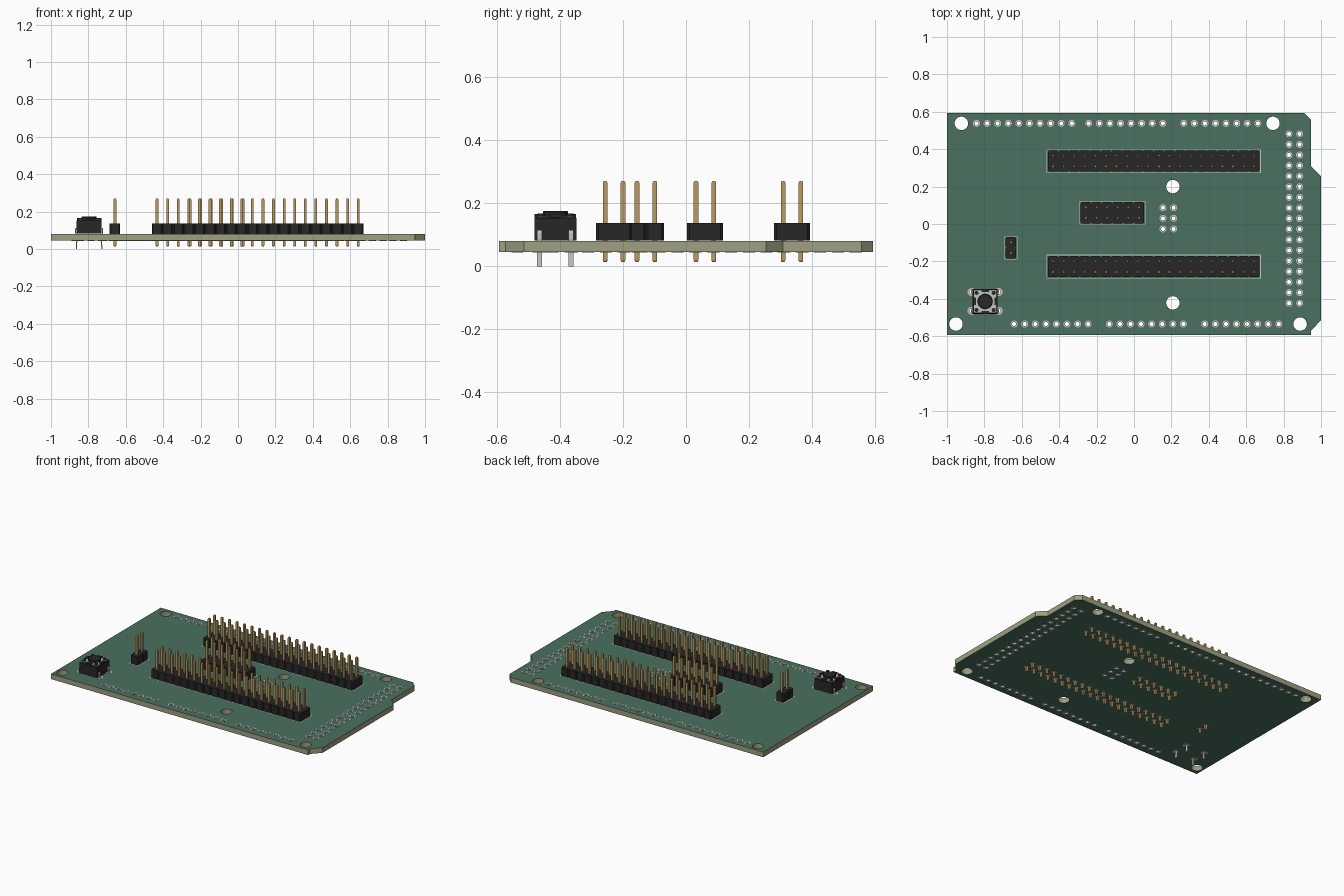
import bpy, bmesh, math
from mathutils import Matrix, Vector

if "Cube" in bpy.data.objects:
    bpy.data.objects.remove(bpy.data.objects["Cube"])

P = 0.0566                      # pin pitch
Z0, Z1 = 0.045, 0.080           # board bottom / top


def mat(name, r, g, b):
    m = bpy.data.materials.new(name)
    m.diffuse_color = (r, g, b, 1)
    m.use_nodes = True
    m.node_tree.nodes["Principled BSDF"].inputs["Base Color"].default_value = m.diffuse_color
    return m


GREEN = mat("solder_mask", 0.07, 0.165, 0.115)
EDGE = mat("board_core", 0.34, 0.35, 0.22)
BLACK = mat("black_plastic", 0.02, 0.02, 0.02)
GOLD = mat("gold_pin", 0.50, 0.32, 0.12)
METAL = mat("tin", 0.55, 0.55, 0.52)
WHITE = mat("silkscreen", 0.72, 0.75, 0.72)


def finish(bm, name, material, loc=(0, 0, 0), rot=0, smooth=False):
    bmesh.ops.recalc_face_normals(bm, faces=bm.faces)
    me = bpy.data.meshes.new(name)
    bm.to_mesh(me)
    bm.free()
    me.materials.append(material)
    ob = bpy.data.objects.new(name, me)
    bpy.context.collection.objects.link(ob)
    ob.location = loc
    ob.rotation_euler.z = rot
    if smooth:
        bpy.ops.object.select_all(action='DESELECT')
        ob.select_set(True)
        bpy.context.view_layer.objects.active = ob
        bpy.ops.object.shade_smooth_by_angle(angle=math.radians(35))
    return ob


def circle(x, y, r, n=16):
    return [(x + r * math.cos(2 * math.pi * i / n), y + r * math.sin(2 * math.pi * i / n)) for i in range(n)]


def rect(x, y, hx, hy):
    return [(x - hx, y - hy), (x + hx, y - hy), (x + hx, y + hy), (x - hx, y + hy)]


def loft(bm, sections, caps=True):
    """Skin a stack of (outline, z) sections."""
    rings = [[bm.verts.new((x, y, z)) for x, y in pts] for pts, z in sections]
    for a, b in zip(rings, rings[1:]):
        for i in range(len(a)):
            j = (i + 1) % len(a)
            bm.faces.new((a[i], a[j], b[j], b[i]))
    if caps:
        bm.faces.new(rings[0][::-1])
        bm.faces.new(rings[-1])


def row(x, y, nx, ny=1):
    return [(x + i * P, y - j * P) for i in range(nx) for j in range(ny)]


# Hole layout: edge rows, right-hand double column, small centre block
pads = (row(-0.842, 0.538, 10) + row(-0.242, 0.538, 8) + row(0.266, 0.538, 8)
        + row(-0.641, -0.535, 8) + row(-0.132, -0.535, 8) + row(0.378, -0.535, 8)
        + row(0.829, 0.482, 2, 17) + row(0.155, 0.087, 2, 3))
mounts = [(-0.923, 0.538), (0.743, 0.538), (0.208, 0.2),
          (0.208, -0.422), (-0.952, -0.535), (0.888, -0.535)]
# name, centre x, centre y, columns, rows, rotation
headers = [("upper_header", 0.105, 0.336, 20, 2, 0),
           ("lower_header", 0.105, -0.228, 20, 2, 0),
           ("middle_header", -0.115, 0.060, 6, 2, 0),
           ("jumper_header", -0.658, -0.127, 2, 1, math.pi / 2)]
SX, SY = -0.796, -0.414         # push button centre
leg_xy = [(SX + sx * 0.0725, SY + sy * 0.05) for sx in (-1, 1) for sy in (-1, 1)]


def pin_offsets(nx, ny):
    return [((i - (nx - 1) / 2) * P, (j - (ny - 1) / 2) * P) for i in range(nx) for j in range(ny)]


pin_pads = []
for _, x, y, nx, ny, rot in headers:
    for px, py in pin_offsets(nx, ny):
        v = Matrix.Rotation(rot, 2) @ Vector((px, py))
        pin_pads.append((x + v.x, y + v.y))

# Circuit board: filled outline with drilled holes
outline = [(-1, -0.593), (0.946, -0.593), (0.946, -0.572), (1, -0.514), (1, 0.254),
           (0.946, 0.308), (0.946, 0.557), (0.91, 0.593), (-1, 0.593)]
loops = [outline] + [circle(x, y, 0.036, 32) for x, y in mounts]
loops += [circle(x, y, 0.0125, 12) for x, y in pads + pin_pads + leg_xy]
cu = bpy.data.curves.new("board_outline", 'CURVE')
cu.dimensions, cu.fill_mode, cu.extrude = '2D', 'BOTH', (Z1 - Z0) / 2
for pts in loops:
    s = cu.splines.new('POLY')
    s.points.add(len(pts) - 1)
    for p, (x, y) in zip(s.points, pts):
        p.co = (x, y, 0, 1)
    s.use_cyclic_u = True
tmp = bpy.data.objects.new("board_outline", cu)
bpy.context.collection.objects.link(tmp)
bpy.context.view_layer.update()
me = bpy.data.meshes.new_from_object(tmp.evaluated_get(bpy.context.evaluated_depsgraph_get()))
bm = bmesh.new()
bm.from_mesh(me)
bmesh.ops.remove_doubles(bm, verts=bm.verts, dist=1e-5)
for f in bm.faces:
    f.smooth = False
    f.material_index = 0
bpy.data.objects.remove(tmp)
board = finish(bm, "circuit_board", GREEN, (0, 0, (Z0 + Z1) / 2))
board.data.materials.append(EDGE)
for f in board.data.polygons:
    f.material_index = 0 if abs(f.normal.z) > 0.5 else 1


# Plated pads: ring on each face joined by the hole wall
def pad_rings(name, places, r):
    bm = bmesh.new()
    e = 0.0008
    for x, y in places:
        o, i = circle(x, y, r), circle(x, y, 0.011)
        loft(bm, [(o, Z0), (o, Z0 - e), (i, Z0 - e), (i, Z1 + e), (o, Z1 + e), (o, Z1)], caps=False)
    finish(bm, name, METAL)


pad_rings("edge_pads", pads, 0.019)
pad_rings("pin_pads", pin_pads, 0.017)
pad_rings("button_pads", leg_xy, 0.022)


# Thin printed frames around the components
def frame(name, hx, hy, loc, rot):
    bm = bmesh.new()
    loft(bm, [(rect(0, 0, hx, hy), 0), (rect(0, 0, hx + 0.004, hy + 0.004), 0)], caps=False)
    ob = finish(bm, name, WHITE, (*loc, Z1 + 0.001), rot)
    if ob.data.polygons[0].normal.z < 0:
        ob.data.flip_normals()


# Pin headers: notched plastic strip plus tapered square pins
for name, x, y, nx, ny, rot in headers:
    h, c, half = ny * P / 2, 0.007, nx * P / 2
    side = []
    for i in range(nx):
        a = -half + i * P
        side += [(a + c, -h), (a + P - c, -h), (a + P, -h + c)]
    pts = [(-half, -h + c)] + side
    pts = pts + [(-px, -py) for px, py in pts[:-1]] + [(-half, h - c)]
    pts = [p for k, p in enumerate(pts)
           if math.dist(p, pts[k - 1]) > 1e-6]
    bm = bmesh.new()
    loft(bm, [(pts, Z1 + 0.001), (pts, 0.137)])
    finish(bm, name + "_body", BLACK, (x, y, 0), rot)
    bm = bmesh.new()
    for px, py in pin_offsets(nx, ny):
        w, t = rect(px, py, 0.0072, 0.0072), rect(px, py, 0.0045, 0.0045)
        loft(bm, [(t, 0.013), (w, 0.018), (w, 0.265), (t, 0.27)])
    finish(bm, name + "_pins", GOLD, (x, y, 0), rot)
    frame(name + "_frame", half + 0.003, h + 0.003, (x, y), rot)

# Push button: body, metal plate, rivets, plunger
bm = bmesh.new()
b, t = rect(0, 0, 0.067, 0.067), rect(0, 0, 0.062, 0.062)
loft(bm, [(b, Z1 + 0.002), (b, 0.152), (t, 0.158)])
finish(bm, "button_body", BLACK, (SX, SY, 0))
bm = bmesh.new()
loft(bm, [(rect(0, 0, 0.060, 0.060), 0.157), (rect(0, 0, 0.060, 0.060), 0.160)])
finish(bm, "button_plate", METAL, (SX, SY, 0))
bm = bmesh.new()
for sx in (-1, 1):
    for sy in (-1, 1):
        r = circle(sx * 0.046, sy * 0.046, 0.011)
        loft(bm, [(r, 0.159), (r, 0.167)])
    loft(bm, [(rect(sx * 0.058, 0, 0.008, 0.02), 0.155), (rect(sx * 0.058, 0, 0.008, 0.02), 0.165)])
    loft(bm, [(rect(0, sx * 0.058, 0.02, 0.008), 0.155), (rect(0, sx * 0.058, 0.02, 0.008), 0.165)])
finish(bm, "button_rivets_and_tabs", BLACK, (SX, SY, 0), smooth=True)
bm = bmesh.new()
loft(bm, [(circle(0, 0, 0.040, 32), 0.159), (circle(0, 0, 0.040, 32), 0.172), (circle(0, 0, 0.037, 32), 0.175)])
finish(bm, "button_plunger", BLACK, (SX, SY, 0), smooth=True)

# Bent metal legs
bm = bmesh.new()
path = [(0.064, 0.114), (0.072, 0.113), (0.0755, 0.106), (0.0755, 0.088), (0.0715, 0.070),
        (0.0690, 0.050), (0.0700, 0.025), (0.0715, 0.0)]
for sx in (-1, 1):
    for sy in (-1, 1):
        rings = []
        for k, (x, z) in enumerate(path):
            n = (0, -0.006) if k == 0 else (-0.006, -0.002 if k == 1 else 0)
            quad = [(x, -0.008, z), (x, 0.008, z), (x + n[0], 0.008, z + n[1]), (x + n[0], -0.008, z + n[1])]
            rings.append([bm.verts.new((sx * a, sy * 0.05 + q, c)) for a, q, c in quad])
        for a, b in zip(rings, rings[1:]):
            for i in range(4):
                bm.faces.new((a[i], a[(i + 1) % 4], b[(i + 1) % 4], b[i]))
        bm.faces.new(rings[0])
        bm.faces.new(rings[-1])
finish(bm, "button_legs", METAL, (SX, SY, 0))
